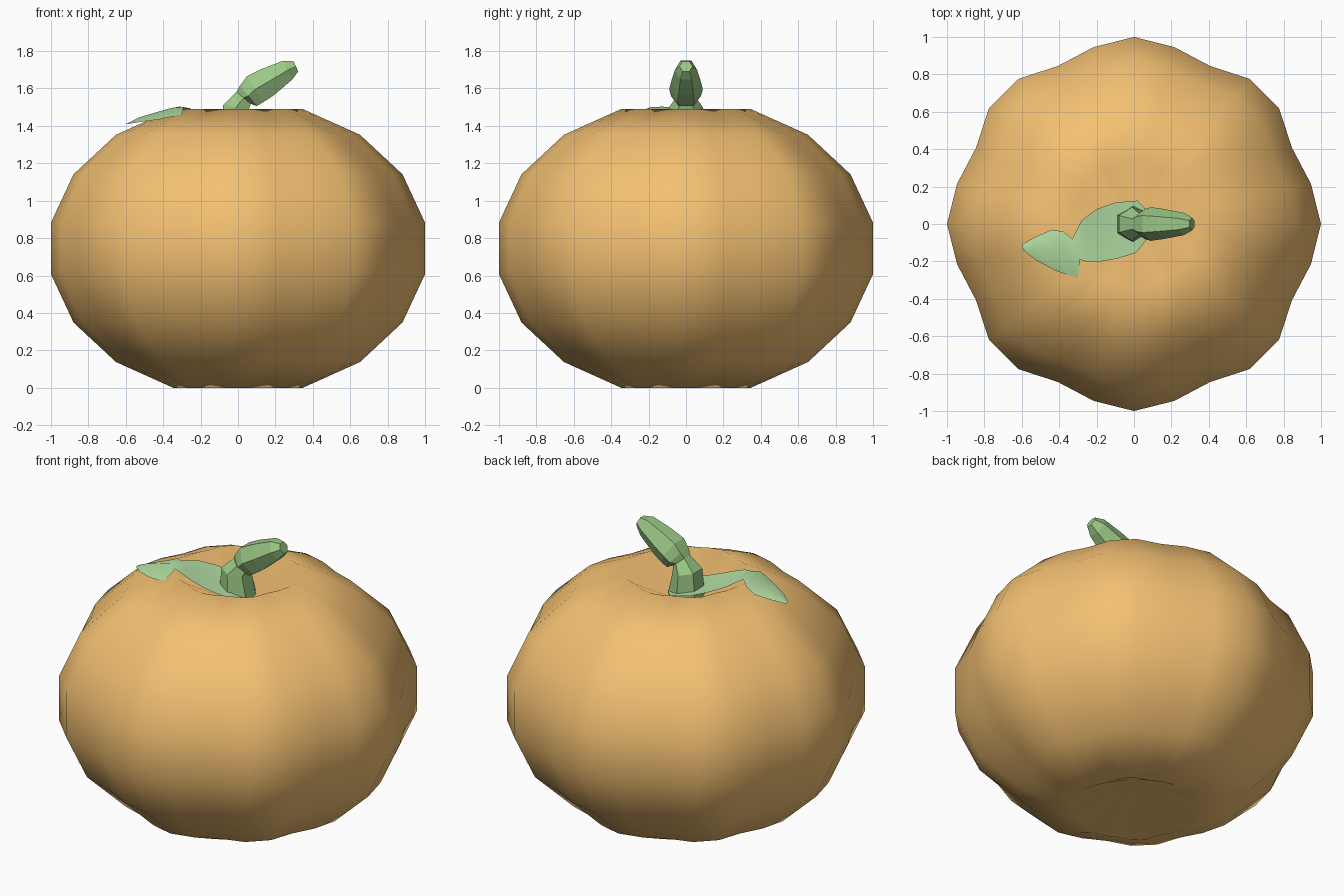
import bpy, bmesh
from math import sin, cos, pi, radians
from mathutils import Vector

if "Cube" in bpy.data.objects:
    bpy.data.objects.remove(bpy.data.objects["Cube"])


def make(name, verts, faces, color, smooth):
    mesh = bpy.data.meshes.new(name)
    mesh.from_pydata([tuple(v) for v in verts], [], faces)
    bm = bmesh.new()
    bm.from_mesh(mesh)
    if smooth != "sheet":
        bmesh.ops.recalc_face_normals(bm, faces=bm.faces)
    bm.to_mesh(mesh)
    bm.free()
    for p in mesh.polygons:
        p.use_smooth = bool(smooth)
    mat = bpy.data.materials.new(name + "_color")
    mat.diffuse_color = (*color, 1)
    mat.use_nodes = True
    mat.node_tree.nodes["Principled BSDF"].inputs["Base Color"].default_value = mat.diffuse_color
    mesh.materials.append(mat)
    obj = bpy.data.objects.new(name, mesh)
    bpy.context.collection.objects.link(obj)
    return obj


def bridge(rings, n):
    return [(r * n + i, r * n + (i + 1) % n, (r + 1) * n + (i + 1) % n, (r + 1) * n + i)
            for r in range(rings - 1) for i in range(n)]


# pumpkin body: squashed sphere, eight lobes, poles pushed in
SEG, MID = 28, 0.745
verts = []
for lat in range(-70, 71, 20):
    r = cos(radians(lat)) / cos(radians(10))
    z = MID + MID * sin(radians(lat)) / sin(radians(70))
    for i in range(SEG):
        a = 2 * pi * i / SEG
        lobe = r * (0.92 + 0.08 * abs(cos(4 * a)))
        verts.append((lobe * cos(a), lobe * sin(a), z))
faces = bridge(8, SEG)
verts += [(0, 0, 0.19), (0, 0, 1.30)]
for i in range(SEG):
    j = (i + 1) % SEG
    faces.append((j, i, 8 * SEG))
    faces.append((7 * SEG + i, 7 * SEG + j, 8 * SEG + 1))
make("pumpkin_body", verts, faces, (0.90, 0.53, 0.17), True)

# stem: kinked six-sided tube; x, z, half height, half width, lean in degrees
stations = [(0.00, 1.30, 0.10, 0.10, 0), (-0.01, 1.50, 0.07, 0.09, 10),
            (0.03, 1.55, 0.05, 0.055, 40), (0.055, 1.56, 0.07, 0.08, 50),
            (0.09, 1.595, 0.082, 0.09, 58), (0.16, 1.635, 0.077, 0.08, 62),
            (0.265, 1.698, 0.056, 0.06, 64), (0.31, 1.718, 0.03, 0.035, 66)]
verts = []
for x, z, h, w, lean in stations:
    up = Vector((-cos(radians(lean)), 0, sin(radians(lean))))
    for i in range(6):
        a = pi / 3 * i
        p = Vector((x, 0, z)) + up * (h * sin(a) / sin(pi / 3))
        verts.append(p + Vector((0, w * cos(a), 0)))
faces = bridge(len(stations), 6)
faces += [tuple(range(5, -1, -1)), tuple(range(len(verts) - 6, len(verts)))]
make("stem", verts, faces, (0.33, 0.58, 0.24), False)

# leaf: arched sheet draped over the rim; back edge, midrib, front edge
rows = [((-0.60, -0.11, 1.41), (-0.60, -0.12, 1.41), (-0.59, -0.14, 1.41)),
        ((-0.53, -0.07, 1.43), (-0.53, -0.13, 1.445), (-0.53, -0.19, 1.42)),
        ((-0.44, -0.03, 1.455), (-0.43, -0.13, 1.475), (-0.42, -0.25, 1.435)),
        ((-0.38, -0.04, 1.485), (-0.36, -0.13, 1.495), (-0.30, -0.29, 1.46)),
        ((-0.33, -0.08, 1.50), (-0.31, -0.13, 1.503), (-0.29, -0.19, 1.50)),
        ((-0.28, 0.02, 1.475), (-0.26, -0.09, 1.48), (-0.26, -0.20, 1.495)),
        ((-0.20, 0.08, 1.445), (-0.18, -0.05, 1.44), (-0.18, -0.20, 1.465)),
        ((-0.10, 0.115, 1.41), (-0.09, -0.03, 1.41), (-0.09, -0.185, 1.43)),
        ((0.02, 0.125, 1.385), (0.01, -0.02, 1.39), (0.01, -0.155, 1.40)),
        ((0.08, 0.06, 1.37), (0.08, 0.0, 1.37), (0.07, -0.08, 1.37))]
verts = [p for row in rows for p in row]
faces = [(3 * r + c, 3 * r + c + 1, 3 * r + c + 4, 3 * r + c + 3)
         for r in range(len(rows) - 1) for c in range(2)]
make("leaf", verts, faces, (0.45, 0.73, 0.37), "sheet")
